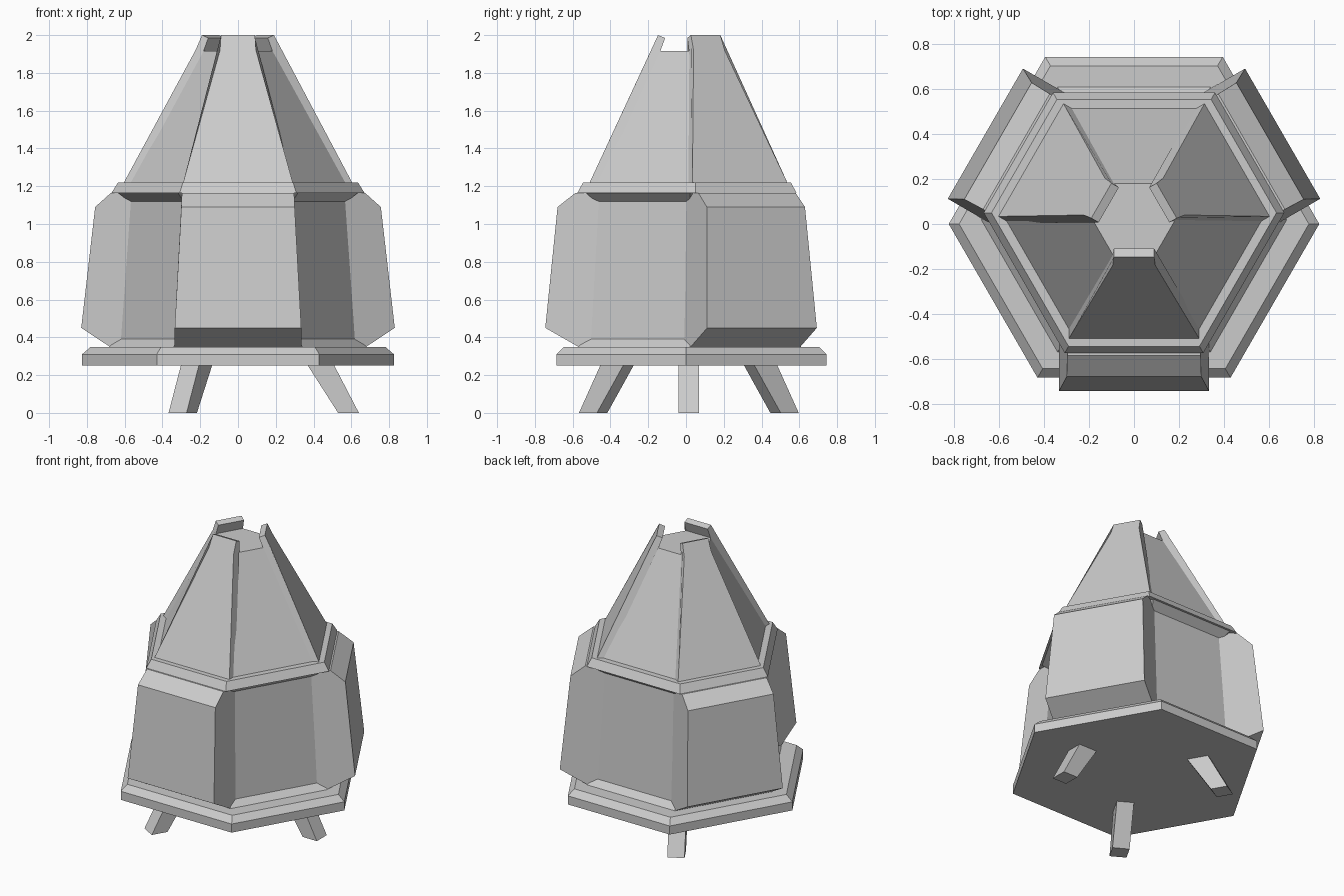
import bpy, bmesh
from math import sin, cos, radians, sqrt

if "Cube" in bpy.data.objects:
    bpy.data.objects.remove(bpy.data.objects["Cube"])

CY = 0.02                      # hexagon axis sits slightly behind the origin
PANEL_DIRS = (30, 150, 270)    # sides that carry raised panels
LEG_DIRS = (0, 120, 240)


def finish(name, bm):
    bmesh.ops.recalc_face_normals(bm, faces=bm.faces)
    me = bpy.data.meshes.new(name)
    bm.to_mesh(me)
    bm.free()
    bpy.context.collection.objects.link(bpy.data.objects.new(name, me))


def hex_ring(bm, s, t, z):
    """Hexagon with plain sides at distance s and panelled sides at distance t."""
    ring = []
    for k in range(6):
        a, b = (s, t) if k % 2 == 0 else (t, s)   # sides at 60k-30 and 60k+30
        r, q = a + b, b - a
        u, v = r / sqrt(3), q                     # radial and tangential parts
        c, d = cos(radians(60 * k)), sin(radians(60 * k))
        ring.append(bm.verts.new((u * c - v * d, u * d + v * c + CY, z)))
    return ring


def hex_loft(name, rings):
    bm = bmesh.new()
    loops = [hex_ring(bm, *r) for r in rings]
    for lo, hi in zip(loops, loops[1:]):
        for i in range(6):
            j = (i + 1) % 6
            bm.faces.new((lo[i], lo[j], hi[j], hi[i]))
    bm.faces.new(loops[0][::-1])
    bm.faces.new(loops[-1])
    finish(name, bm)


def slab(name, angle, profile):
    """Radial profile of (distance, height, half width), mirrored across its direction."""
    bm = bmesh.new()
    c, d = cos(radians(angle)), sin(radians(angle))
    left, right = [[bm.verts.new((a * c - m * w * d, a * d + m * w * c + CY, z))
                    for a, z, w in profile] for m in (1, -1)]
    n = len(profile)
    for i in range(n):
        j = (i + 1) % n
        bm.faces.new((left[i], left[j], right[j], right[i]))
    bm.faces.new(left)
    bm.faces.new(right[::-1])
    finish(name, bm)


# Hexagonal core: base plate, walls, rim and roof
hex_loft("base_plate", [(.725, .705, .25), (.725, .705, .31), (.685, .665, .35)])
hex_loft("walls", [(.59, .59, .35), (.55, .55, .39), (.50, .50, 1.12), (.55, .55, 1.165)])
hex_loft("eave_rim", [(.565, .595, 1.165), (.535, .565, 1.22)])
hex_loft("roof_core", [(.495, .495, 1.22), (.16, .16, 1.915)])

# Thick wall panels and raised roof plates on alternate sides
for i, ang in enumerate(PANEL_DIRS, 1):
    slab(f"wall_panel_{i}", ang, [
        (.45, .35, .335), (.59, .35, .335), (.765, .45, .335),
        (.70, 1.09, .30), (.605, 1.165, .297), (.45, 1.165, .297)])
    slab(f"roof_plate_{i}", ang, [
        (.53, 1.22, .29), (.205, 1.92, .095), (.168, 2.0, .09),
        (.13, 1.985, .09), (.158, 1.91, .095), (.47, 1.22, .29)])

# Splayed legs
for i, ang in enumerate(LEG_DIRS, 1):
    slab(f"leg_{i}", ang, [
        (.53, 0, .055), (.64, 0, .055), (.51, .25, .055), (.37, .25, .055)])

# Legs share the plain model axis rather than the hexagon axis
for ob in bpy.data.objects:
    if ob.name.startswith("leg_"):
        ob.location.y = -0.005
